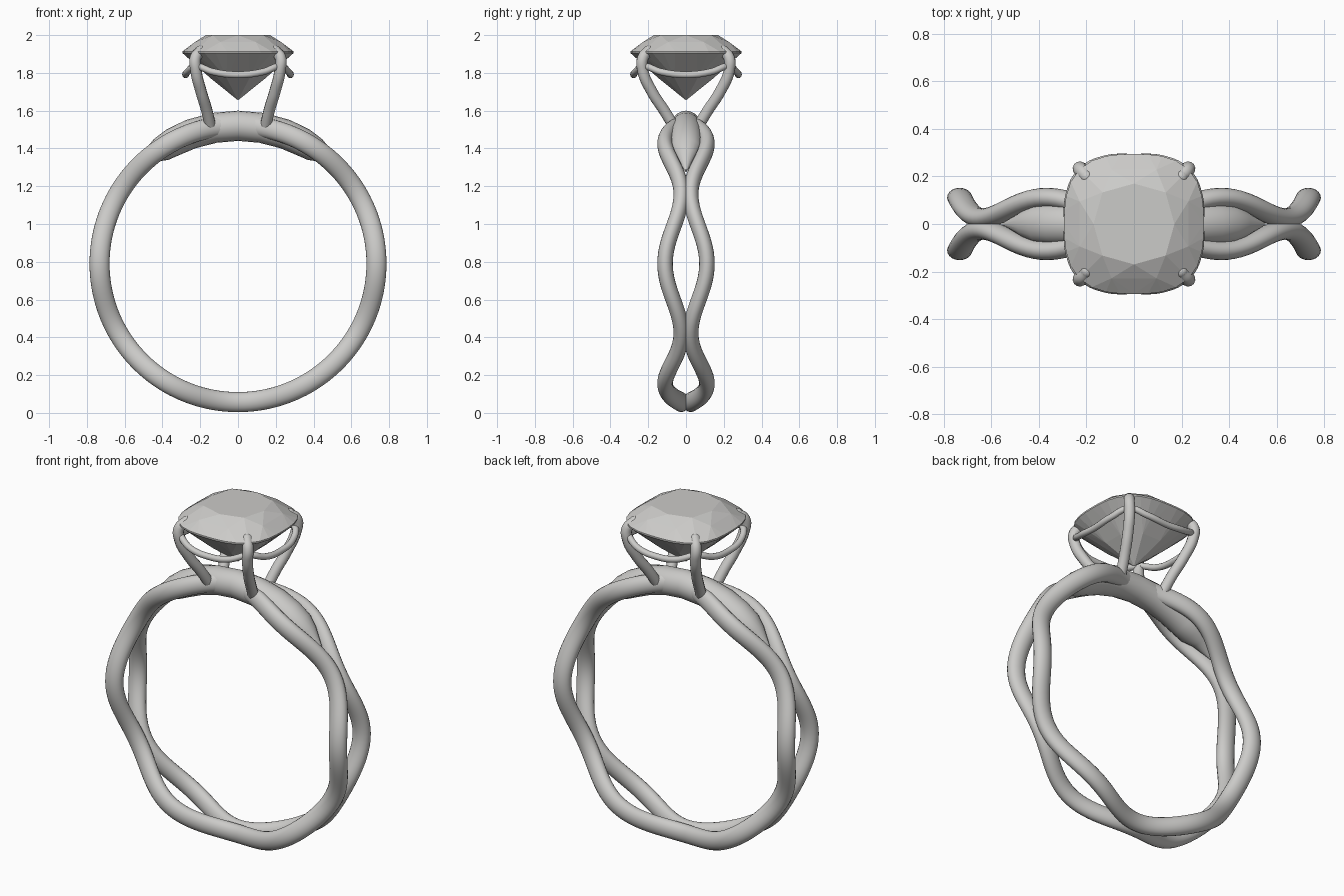
import bpy, bmesh
from math import sin, cos, pi, radians, hypot

if "Cube" in bpy.data.objects:
    bpy.data.objects.remove(bpy.data.objects["Cube"], do_unlink=True)

CENTRE_Z, RING_R = 0.79, 0.733


def material(name, rgb):
    m = bpy.data.materials.new(name)
    m.use_nodes = True
    m.diffuse_color = (*rgb, 1)
    m.node_tree.nodes["Principled BSDF"].inputs["Base Color"].default_value = (*rgb, 1)
    return m


silver = material("pale grey", (0.6, 0.595, 0.58))


def add_mesh(name, bm, smooth_angle=None):
    bmesh.ops.recalc_face_normals(bm, faces=bm.faces)
    mesh = bpy.data.meshes.new(name)
    bm.to_mesh(mesh)
    bm.free()
    mesh.materials.append(silver)
    ob = bpy.data.objects.new(name, mesh)
    bpy.context.collection.objects.link(ob)
    if smooth_angle:
        bpy.ops.object.select_all(action="DESELECT")
        ob.select_set(True)
        bpy.context.view_layer.objects.active = ob
        bpy.ops.object.shade_smooth_by_angle(angle=radians(smooth_angle))
    return ob


def loft(name, sections, sides, closed, smooth_angle):
    """Skin oval sections (angle from top, radius, y, radial half, y half)."""
    bm = bmesh.new()
    loops = []
    for a, r, y, hr, hy in sections:
        loop = []
        for k in range(sides):
            t = 2 * pi * k / sides
            rr = r + hr * cos(t)
            loop.append(bm.verts.new((rr * sin(a), y + hy * sin(t), CENTRE_Z + rr * cos(a))))
        loops.append(loop)
    for i in range(len(loops) - (0 if closed else 1)):
        p, q = loops[i], loops[(i + 1) % len(loops)]
        for k in range(sides):
            j = (k + 1) % sides
            bm.faces.new((p[k], p[j], q[j], q[k]))
    if not closed:
        bm.faces.new(loops[0])
        bm.faces.new(loops[-1])
    return add_mesh(name, bm, smooth_angle)


def wire(name, points, radius, closed=False):
    cu = bpy.data.curves.new(name, "CURVE")
    cu.dimensions = "3D"
    cu.bevel_depth = radius
    cu.bevel_resolution = 4
    cu.use_fill_caps = True
    sp = cu.splines.new("BEZIER")
    sp.bezier_points.add(len(points) - 1)
    sp.use_cyclic_u = closed
    for bp, p in zip(sp.bezier_points, points):
        bp.co = p
        bp.handle_left_type = bp.handle_right_type = "AUTO"
    cu.materials.append(silver)
    ob = bpy.data.objects.new(name, cu)
    bpy.context.collection.objects.link(ob)


# Two wavy band strands that meet six times around the ring
for side, label in ((-1, "front"), (1, "back")):
    sections = []
    for i in range(144):
        a = 2 * pi * i / 144
        y = 0.068 - 0.043 * cos(6 * a)
        slope = 0.043 * 6 * sin(6 * a) / RING_R
        sections.append((a, RING_R, side * y, 0.053, 0.041 * hypot(1, slope)))
    loft(label + "_band_strand", sections, 20, True, 60)

# Saddle filling the gap between strands under the stone, pointed at both ends
half = [(0, 0.73, 0.08, 0.078), (10, 0.73, 0.08, 0.08), (20, 0.73, 0.079, 0.085),
        (28, 0.729, 0.076, 0.085), (34, 0.729, 0.067, 0.08),
        (39, 0.737, 0.042, 0.055), (48, 0.735, 0.01, 0.006)]
saddle = [(-d, r, hr, hy) for d, r, hr, hy in half[:0:-1]] + half
loft("saddle", [(radians(d), r, 0, hr, hy) for d, r, hr, hy in saddle], 20, False, 30)

# Four prongs with rounded hooked tips
for sx, lx in ((1, "left"), (-1, "right")):
    for sy, ly in ((-1, "front"), (1, "back")):
        path = [(0.145, 0.06, 1.51), (0.165, 0.115, 1.6), (0.195, 0.18, 1.7),
                (0.222, 0.228, 1.81), (0.225, 0.228, 1.88), (0.198, 0.198, 1.915)]
        path = [(x * sx, y * sy, z) for x, y, z in path]
        wire(f"{ly}_{lx}_prong", path, 0.03)
        bm = bmesh.new()
        bmesh.ops.create_uvsphere(bm, u_segments=16, v_segments=10, radius=0.03)
        bmesh.ops.translate(bm, verts=bm.verts, vec=path[-1])
        add_mesh(f"{ly}_{lx}_prong_tip", bm, 60)

# Gallery wire bowing outward and down between the prongs
gallery = []
for q in range(4):
    c, s = round(cos(q * pi / 2)), round(sin(q * pi / 2))
    for x, y, z in ((0.22, 0.22, 1.835), (0.13, 0.268, 1.805),
                    (0, 0.277, 1.79), (-0.13, 0.268, 1.805)):
        gallery.append((x * c - y * s, x * s + y * c, z))
wire("gallery_wire", gallery, 0.018, True)


# Cushion-cut stone: table, crown, girdle, pavilion and culet
def cushion(deg, r, z):
    c, s = cos(radians(deg)), sin(radians(deg))
    f = r / (abs(c) ** 2.8 + abs(s) ** 2.8) ** (1 / 2.8)
    return (f * c, f * s, z)


points = [(0, 0, 1.655)]
for k in range(8):
    points.append(cushion(45 * k, 0.17, 2.0))
    points.append(cushion(45 * k + 22.5, 0.235, 1.963))
    points.append(cushion(45 * k + 22.5, 0.15, 1.772))
for k in range(32):
    points += [cushion(11.25 * k, 0.294, z) for z in (1.905, 1.914)]
bm = bmesh.new()
for p in points:
    bm.verts.new(p)
bmesh.ops.convex_hull(bm, input=bm.verts)
bmesh.ops.dissolve_limit(bm, angle_limit=radians(1), verts=bm.verts, edges=bm.edges)
add_mesh("stone", bm)
